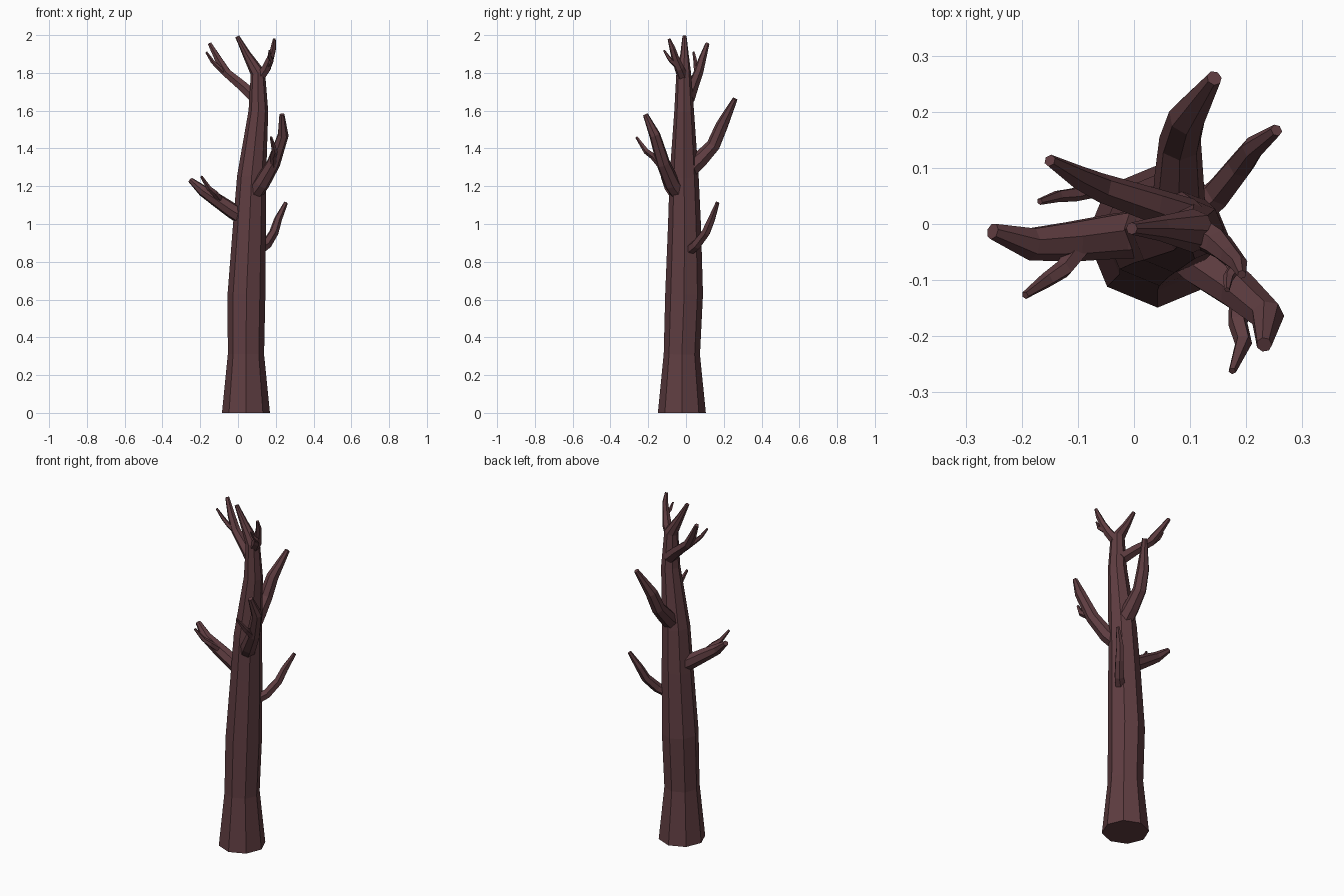
import bpy, bmesh, math
from mathutils import Vector

bark = bpy.data.materials.new("bark")
bark.diffuse_color = (0.115, 0.047, 0.053, 1)


def limb(name, sides, points):
    """Faceted tapering tube through (x, y, z, radius) points, capped at both ends."""
    pos = [Vector(p[:3]) for p in points]
    last = len(pos) - 1
    side = Vector((0, -1, 0))
    bm = bmesh.new()
    rings = []
    for i, p in enumerate(points):
        t = Vector()
        if i > 0:
            t += (pos[i] - pos[i - 1]).normalized()
        if i < last:
            t += (pos[i + 1] - pos[i]).normalized()
        t.normalize()
        if i == 0 and abs(t.y) > 0.8:
            side = Vector((1, 0, 0))
        side = (side - t * side.dot(t)).normalized()
        other = t.cross(side)
        ring = []
        for k in range(sides):
            a = math.tau * k / sides
            ring.append(bm.verts.new(pos[i] + p[3] * (side * math.cos(a) + other * math.sin(a))))
        rings.append(ring)
    for r0, r1 in zip(rings, rings[1:]):
        for k in range(sides):
            n = (k + 1) % sides
            bm.faces.new((r0[k], r0[n], r1[n], r1[k]))
    bm.faces.new(rings[0][::-1])
    bm.faces.new(rings[-1])
    bmesh.ops.recalc_face_normals(bm, faces=bm.faces)
    me = bpy.data.meshes.new(name)
    bm.to_mesh(me)
    bm.free()
    me.materials.append(bark)
    bpy.context.collection.objects.link(bpy.data.objects.new(name, me))


# Trunk with flared foot, bending over into the top spike
limb("trunk", 8, [
    (.042, -.022, 0, .127), (.042, -.022, .31, .096), (.045, -.01, .63, .1),
    (.061, -.008, 1.0, .087), (.072, -.01, 1.25, .077), (.108, -.01, 1.6, .052),
    (.105, -.012, 1.8, .039), (.045, -.008, 1.9, .022), (-.004, -.008, 1.993, .011)])

# Main branches
limb("top_right_branch", 6, [
    (.11, -.012, 1.77, .03), (.15, -.035, 1.825, .026), (.172, -.057, 1.88, .02),
    (.187, -.072, 1.93, .016), (.192, -.09, 1.98, .008)])
limb("top_left_branch", 6, [
    (.1, .01, 1.66, .036), (.03, .035, 1.725, .031), (-.06, .065, 1.8, .026),
    (-.103, .085, 1.87, .021), (-.15, .113, 1.955, .011)])
limb("back_branch", 7, [
    (.08, 0, 1.27, .05), (.08, .075, 1.34, .045), (.082, .145, 1.415, .038),
    (.095, .19, 1.52, .034), (.143, .26, 1.662, .014)])
limb("front_right_branch", 7, [
    (.08, -.03, 1.155, .046), (.125, -.075, 1.215, .043), (.187, -.12, 1.32, .037),
    (.238, -.165, 1.47, .03), (.232, -.215, 1.58, .014)])
limb("left_branch", 7, [
    (.04, -.015, 1.03, .047), (-.03, -.02, 1.07, .042), (-.11, -.03, 1.125, .037),
    (-.185, -.035, 1.175, .03), (-.252, -.013, 1.233, .015)])
limb("low_right_branch", 6, [
    (.1, .01, .855, .031), (.15, .055, .89, .028), (.19, .105, .955, .025),
    (.212, .135, 1.025, .021), (.254, .167, 1.113, .011)])

# Small twigs
limb("top_right_twig", 5, [
    (.165, -.05, 1.84, .015), (.178, -.08, 1.865, .012), (.168, -.095, 1.885, .01),
    (.166, -.117, 1.92, .005)])
limb("top_left_twig", 5, [
    (-.06, .065, 1.79, .016), (-.105, .053, 1.83, .013), (-.135, .05, 1.86, .011),
    (-.168, .04, 1.91, .006)])
limb("front_right_twig", 5, [
    (.19, -.12, 1.3, .022), (.185, -.175, 1.36, .018), (.195, -.21, 1.385, .016),
    (.175, -.262, 1.46, .007)])
limb("left_twig", 5, [
    (-.09, -.035, 1.12, .02), (-.125, -.08, 1.165, .017), (-.155, -.1, 1.19, .014),
    (-.194, -.127, 1.252, .007)])
